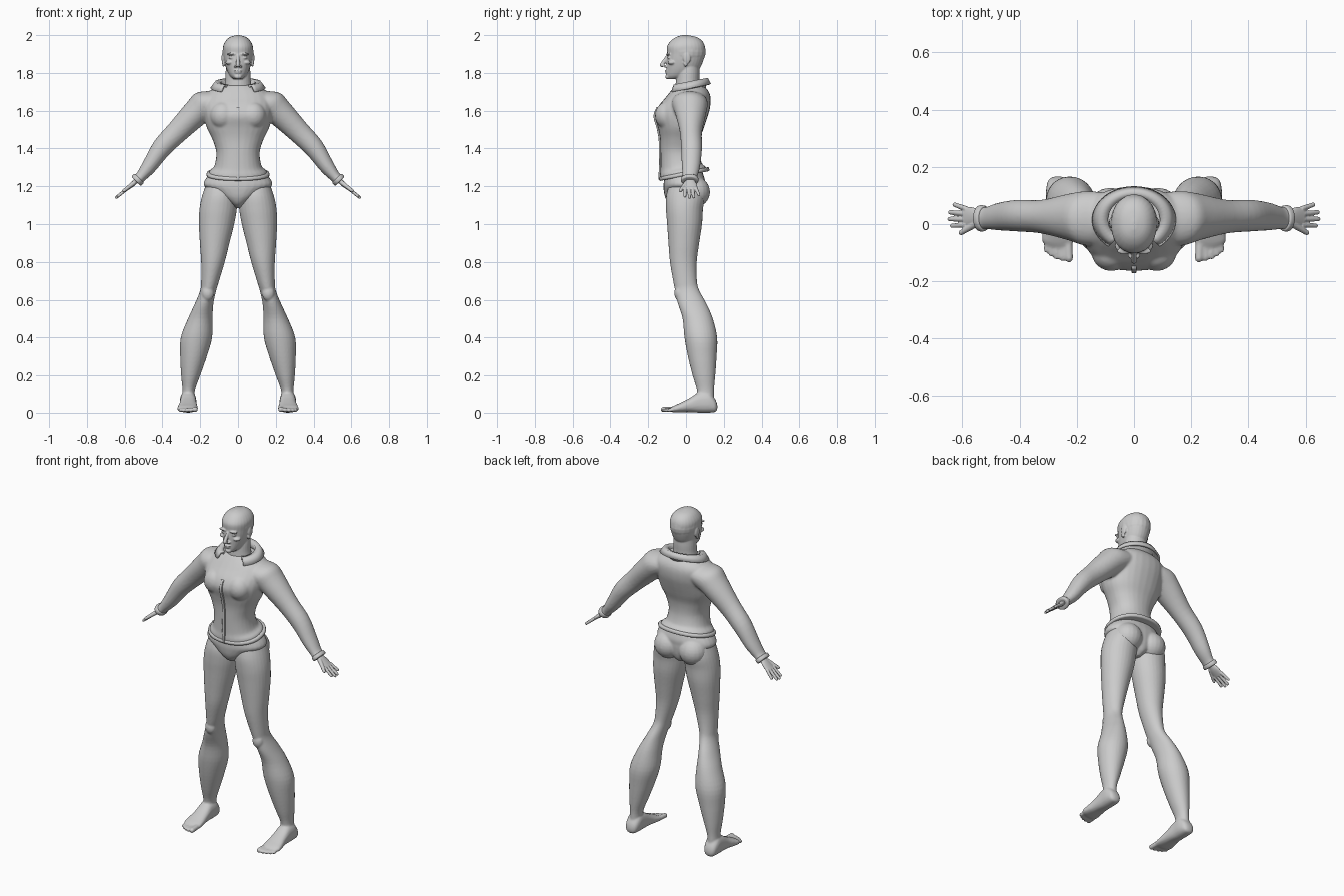
import bpy, bmesh, math
from mathutils import Vector as V


def spline(rows, steps=4):
    """Catmull-Rom interpolation of equal-length rows."""
    out = []
    for i in range(len(rows) - 1):
        a, b, c, d = (rows[max(i - 1, 0)], rows[i], rows[i + 1], rows[min(i + 2, len(rows) - 1)])
        for k in range(steps):
            t = k / steps
            out.append([0.5 * (2 * q + (r - p) * t + (2 * p - 5 * q + 4 * r - s) * t * t
                        + (3 * q - p - 3 * r + s) * t ** 3) for p, q, r, s in zip(a, b, c, d)])
    return out + [list(rows[-1])]


def loft(bm, frames, n=28, power=2.0):
    """Closed skin through superellipse rings given as (centre, half axis, half axis)."""
    rings = []
    for c, u, v in frames:
        ring = []
        for i in range(n):
            a = 2 * math.pi * i / n
            p, q = math.cos(a), math.sin(a)
            e = 2 / power
            ring.append(bm.verts.new(c + u * math.copysign(abs(p) ** e, p)
                                     + v * math.copysign(abs(q) ** e, q)))
        rings.append(ring)
    for r, s in zip(rings, rings[1:]):
        for i in range(n):
            j = (i + 1) % n
            bm.faces.new((r[i], r[j], s[j], s[i]))
    bm.faces.new(rings[0])
    bm.faces.new(rings[-1])


def stack(bm, rows, side=1, power=2.0, steps=4):
    """Horizontal rings: z, x0, x1, y0, y1, tilt (z rise per y)."""
    loft(bm, [(V((side * (x0 + x1) / 2, (y0 + y1) / 2, z + t * (y0 + y1) / 2)),
               V(((x1 - x0) / 2, 0, 0)), V((0, (y1 - y0) / 2, t * (y1 - y0) / 2)))
              for z, x0, x1, y0, y1, t in spline(rows, steps)], power=power)


def sym(rows):
    """z, half width, y0, y1[, tilt] -> full stack rows."""
    return [(r[0], -r[1], r[1], r[2], r[3], r[4] if len(r) > 4 else 0) for r in rows]


def limb(bm, rows, side):
    """Rings across an arm: x, z, y0, y1, half thickness."""
    d = V((0.71, 0, 0.71))
    loft(bm, [(V((side * x, (y0 + y1) / 2, z)), V((side * d.x * r, 0, d.z * r)),
               V((0, (y1 - y0) / 2, 0))) for x, z, y0, y1, r in spline(rows)])


def ball(bm, c, r):
    m = bmesh.ops.create_uvsphere(bm, u_segments=20, v_segments=14, radius=1)
    for v in m['verts']:
        v.co = V((v.co.x * r[0], v.co.y * r[1], v.co.z * r[2])) + V(c)


def digit(bm, p, q, r, r2):
    """Round-ended finger or toe."""
    p, q = V(p), V(q)
    d = (q - p).normalized()
    u = d.cross(V((0.1, 0.2, 1))).normalized()
    w = d.cross(u)
    end = [(q - d * r2 * (1 - math.sin(a)), r2 * math.cos(a)) for a in (0, .5, 1, 1.4)]
    loft(bm, [(c, u * s, w * s) for c, s in [(p, r)] + end], n=12)


def finish(name, bm, voxel=0, smooth=0):
    bmesh.ops.recalc_face_normals(bm, faces=bm.faces)
    for f in bm.faces:
        f.smooth = True
    me = bpy.data.meshes.new(name)
    bm.to_mesh(me)
    bm.free()
    ob = bpy.data.objects.new(name, me)
    bpy.context.collection.objects.link(ob)
    if voxel:
        m = ob.modifiers.new("blend", 'REMESH')
        m.mode, m.voxel_size, m.use_smooth_shade = 'VOXEL', voxel, True
    if smooth:
        m = ob.modifiers.new("soften", 'SMOOTH')
        m.factor, m.iterations = 0.5, smooth
    return ob


# Head, neck and facial features
bm = bmesh.new()
stack(bm, sym([(1.768, .022, -.095, -.03), (1.785, .043, -.103, .03), (1.82, .061, -.103, .07),
               (1.86, .072, -.103, .09), (1.90, .078, -.1, .1), (1.94, .079, -.1, .1),
               (1.97, .065, -.08, .085), (1.99, .042, -.052, .055), (2.0, .008, -.02, .01)]), power=2.15)
stack(bm, sym([(1.66, .09, -.06, .09), (1.74, .07, -.055, .072), (1.80, .066, -.05, .072),
               (1.86, .06, -.04, .07)]))
ball(bm, (0, .003, 1.912), (.082, .102, .087))        # short hair cap
ball(bm, (0, -.102, 1.802), (.018, .008, .005))       # lower lip
ball(bm, (0, -.104, 1.812), (.021, .008, .004))       # upper lip
ball(bm, (0, -.096, 1.78), (.02, .014, .013))         # chin
digit(bm, (0, -.096, 1.895), (0, -.133, 1.832), .007, .012)
for s in (-1, 1):
    ball(bm, (s * .013, -.108, 1.835), (.009, .012, .007))
    ball(bm, (s * .034, -.094, 1.899), (.027, .012, .006))
    ball(bm, (s * .034, -.09, 1.881), (.016, .009, .007))
    ball(bm, (s * .045, -.075, 1.855), (.022, .022, .012))
    ball(bm, (s * .079, .005, 1.878), (.008, .02, .032))
    ball(bm, (s * .077, -.002, 1.85), (.007, .012, .017))
finish("head", bm, .004, 2)

# Jacket: torso with sleeves blended in
body = [(1.262, .155, -.137, .115, .2), (1.285, .15, -.138, .105, .18), (1.31, .125, -.135, .085, .12),
        (1.38, .115, -.135, .07, 0), (1.45, .136, -.137, .075, 0), (1.51, .165, -.148, .095, 0),
        (1.57, .178, -.164, .115, 0), (1.62, .183, -.148, .128, 0), (1.67, .178, -.108, .13, 0),
        (1.705, .15, -.08, .118, 0), (1.735, .09, -.055, .09, 0)]
bm = bmesh.new()
stack(bm, sym(body), power=2.2)
for s in (-1, 1):
    limb(bm, [(.10, 1.655, -.07, .11, .07), (.165, 1.635, -.075, .115, .082), (.22, 1.59, -.058, .107, .073),
              (.32, 1.49, -.033, .085, .06), (.405, 1.402, -.026, .085, .053),
              (.47, 1.307, -.022, .075, .041), (.515, 1.25, -.018, .06, .029), (.533, 1.233, -.023, .063, .031)], s)
    ball(bm, (s * .08, -.1, 1.575), (.068, .064, .072))
finish("jacket", bm, .007, 3)

# Hem band, cuffs and front zip
bm = bmesh.new()
stack(bm, sym([(1.256, .15, -.132, .115, .2), (1.258, .166, -.141, .123, .2), (1.274, .165, -.142, .122, .2),
               (1.278, .15, -.132, .115, .2)]), power=2.2, steps=2)
finish("jacket_hem", bm)
for s, side in ((-1, "right"), (1, "left")):
    bm = bmesh.new()
    limb(bm, [(.522, 1.244, -.018, .06, .026), (.525, 1.241, -.025, .065, .034),
              (.538, 1.228, -.025, .065, .034), (.54, 1.226, -.012, .05, .02)], s)
    finish(side + "_cuff", bm)
bm = bmesh.new()
stack(bm, [(r[0] + (r[4] * r[2]), -.009, .009, r[2] - .008, r[2] + .02, 0)
           for r in body if r[0] < 1.65], power=5)
finish("zip", bm)

# Open folded collar
bm = bmesh.new()
prev = None
for i in range(41):
    a = math.radians(38 + 284 * i / 40)
    row = []
    for rx, ry, dz in ((.1, .085, -.035), (.095, .083, .012), (.118, .098, .014), (.142, .112, -.018)):
        y = .015 - ry * math.cos(a)
        row.append(bm.verts.new((rx * math.sin(a), y, 1.735 + dz + .2 * (y - .015))))
    if prev:
        for k in range(3):
            bm.faces.new((prev[k], prev[k + 1], row[k + 1], row[k]))
    prev = row
ob = finish("collar", bm)
m = ob.modifiers.new("cloth", 'SOLIDIFY')
m.thickness, m.offset = .012, 0

# Hands
for s, side in ((-1, "right"), (1, "left")):
    bm = bmesh.new()
    limb(bm, [(.515, 1.248, 0, .045, .018), (.54, 1.228, -.002, .048, .014), (.562, 1.208, -.01, .058, .013),
              (.592, 1.183, -.01, .062, .009)], s)
    for y0, y1, x, z in ((-.003, -.006, .641, 1.143), (.016, .018, .65, 1.136),
                         (.035, .042, .648, 1.138), (.053, .07, .632, 1.15)):
        digit(bm, (s * .585, y0, 1.189), (s * x, y1, z), .0095, .008)
    digit(bm, (s * .548, .004, 1.22), (s * .61, -.034, 1.172), .013, .009)
    finish(side + "_hand", bm, .003, 2)

# Legs with feet and toes
for s, side in ((-1, "right"), (1, "left")):
    bm = bmesh.new()
    rows = [(1.22, .03, .165, -.085, .085), (1.15, .006, .19, -.105, .1), (1.08, .006, .204, -.106, .09),
            (1.0, .02, .207, -.1, .085), (.9, .045, .202, -.093, .07), (.8, .07, .195, -.085, .057),
            (.7, .1, .195, -.068, .058), (.65, .115, .2, -.058, .07), (.58, .13, .228, -.043, .108),
            (.5, .135, .265, -.018, .142), (.4, .137, .303, -.008, .165), (.3, .165, .306, .01, .162),
            (.2, .2, .301, .035, .155), (.12, .228, .294, .058, .148), (.05, .228, .3, .06, .15)]
    stack(bm, [r + (0,) for r in rows], s)
    ball(bm, (s * .16, -.034, .635), (.033, .028, .042))
    foot = spline([(.166, .265, .012, .02, .04), (.155, .265, .033, .004, .07), (.12, .264, .043, 0, .11),
                   (.07, .264, .043, 0, .108), (.02, .264, .046, .003, .078), (-.03, .266, .053, .002, .052),
                   (-.062, .266, .054, .002, .038), (-.08, .258, .04, .005, .028)])
    loft(bm, [(V((s * x, y, (b + t) / 2)), V((w, 0, 0)), V((0, 0, (t - b) / 2)))
              for y, x, w, b, t in foot], power=2.4)
    for x, tip, r in ((.226, -.134, .0145), (.25, -.13, .0105), (.271, -.124, .01),
                      (.29, -.114, .0095), (.307, -.1, .0095)):
        digit(bm, (s * (x * .9 + .0265), -.05, .02), (s * x, tip, r + .002), r, r)
    finish(side + "_leg", bm, .006, 2)

# Briefs with buttocks
bm = bmesh.new()
stack(bm, sym([(1.085, .018, -.05, .05), (1.105, .04, -.088, .08), (1.14, .095, -.11, .095),
               (1.18, .15, -.118, .1), (1.205, .181, -.119, .1), (1.235, .174, -.116, .1),
               (1.28, .14, -.11, .085)]), power=2.2)
for s in (-1, 1):
    ball(bm, (s * .083, .045, 1.17), (.083, .082, .082))
finish("briefs", bm, .006, 3)
